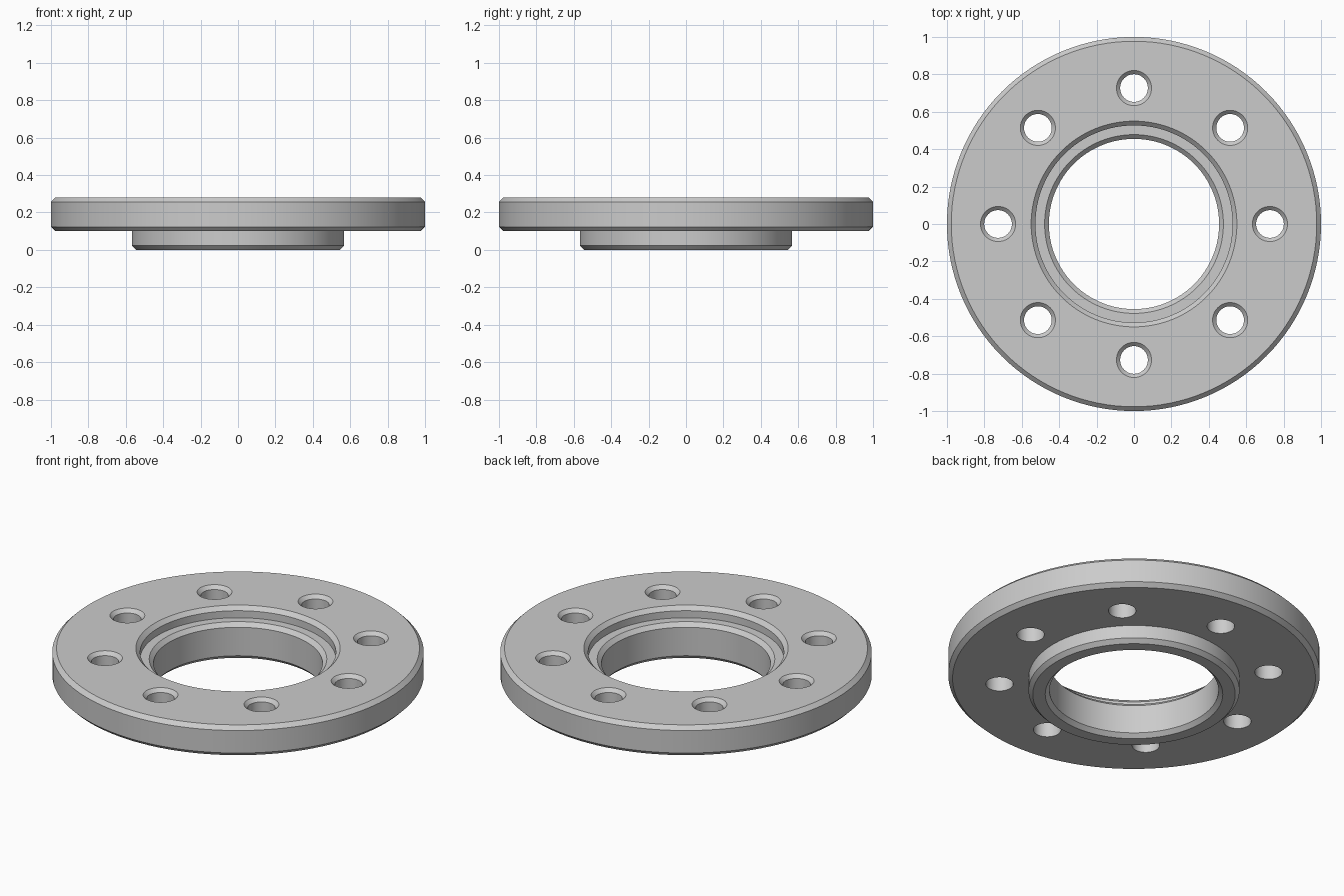
import bpy
import bmesh
from math import pi, cos, sin, radians
from mathutils import Matrix, Vector

default = bpy.data.objects.get("Cube")
if default:
    bpy.data.objects.remove(default, do_unlink=True)

# Main dimensions
OUTER_R, BOSS_R, SEAT_R, BORE_R = 1.0, 0.568, 0.527, 0.455
TOP, FACE, SEAT = 0.28, 0.10, 0.215
C = 0.023                      # chamfer used on every edge
BOLT_R, BOLT_CIRCLE, BOLT_COUNT = 0.074, 0.727, 8
HOLE_C = 0.02

steel = bpy.data.materials.new("steel grey")
steel.use_nodes = True
colour = (0.6, 0.6, 0.6, 1)
steel.diffuse_color = colour
steel.node_tree.nodes["Principled BSDF"].inputs["Base Color"].default_value = colour


def make_object(name, bm):
    bmesh.ops.recalc_face_normals(bm, faces=bm.faces)
    mesh = bpy.data.meshes.new(name)
    bm.to_mesh(mesh)
    bm.free()
    mesh.materials.append(steel)
    obj = bpy.data.objects.new(name, mesh)
    bpy.context.collection.objects.link(obj)
    return obj


def lathe(bm, profile, sides, centre=(0, 0)):
    """Revolve a closed (radius, z) profile about a vertical axis."""
    rings = []
    for i in range(sides):
        a = 2 * pi * i / sides
        rings.append([bm.verts.new((centre[0] + r * cos(a), centre[1] + r * sin(a), z))
                      for r, z in profile])
    n = len(profile)
    for i in range(sides):
        here, there = rings[i], rings[(i + 1) % sides]
        for j in range(n):
            k = (j + 1) % n
            bm.faces.new((here[j], there[j], there[k], here[k]))


# Flange disc with lower boss, bore and upper recess
bm = bmesh.new()
lathe(bm, [
    (BORE_R + C, 0), (BOSS_R - C, 0), (BOSS_R, C), (BOSS_R, FACE),
    (OUTER_R - C, FACE), (OUTER_R, FACE + C), (OUTER_R, TOP - C), (OUTER_R - C, TOP),
    (SEAT_R + C, TOP), (SEAT_R, TOP - C), (SEAT_R, SEAT),
    (BORE_R + C, SEAT), (BORE_R, SEAT - C), (BORE_R, C),
], 128)
flange = make_object("flange", bm)

# Cutters for the bolt holes, countersunk at the top
bm = bmesh.new()
for i in range(BOLT_COUNT):
    a = 2 * pi * i / BOLT_COUNT
    centre = Vector((cos(a), sin(a), 0)) * BOLT_CIRCLE
    rise = 0.05
    for low, high, r1, r2 in ((FACE - rise, TOP - HOLE_C, BOLT_R, BOLT_R),
                              (TOP - HOLE_C, TOP + rise, BOLT_R, BOLT_R + HOLE_C + rise)):
        bmesh.ops.create_cone(bm, cap_ends=True, segments=48, radius1=r1, radius2=r2,
                              depth=high - low,
                              matrix=Matrix.Translation(centre + Vector((0, 0, (low + high) / 2))))
# Weld each shaft to its countersink and drop the inner caps
bmesh.ops.remove_doubles(bm, verts=bm.verts, dist=0.0001)
inner = [f for f in bm.faces if len(f.verts) > 4
         and abs(f.calc_center_median().z - (TOP - HOLE_C)) < 0.001]
bmesh.ops.delete(bm, geom=inner, context='FACES_ONLY')
cutter = make_object("bolt_hole_cutter", bm)
cutter.hide_render = True

# Drill the holes
drill = flange.modifiers.new("bolt holes", 'BOOLEAN')
drill.operation = 'DIFFERENCE'
drill.solver = 'EXACT'
drill.object = cutter
bpy.ops.object.select_all(action='DESELECT')
bpy.context.view_layer.objects.active = flange
flange.select_set(True)
bpy.ops.object.modifier_apply(modifier=drill.name)
bpy.data.objects.remove(cutter, do_unlink=True)

bpy.ops.object.shade_smooth_by_angle(angle=radians(30))
